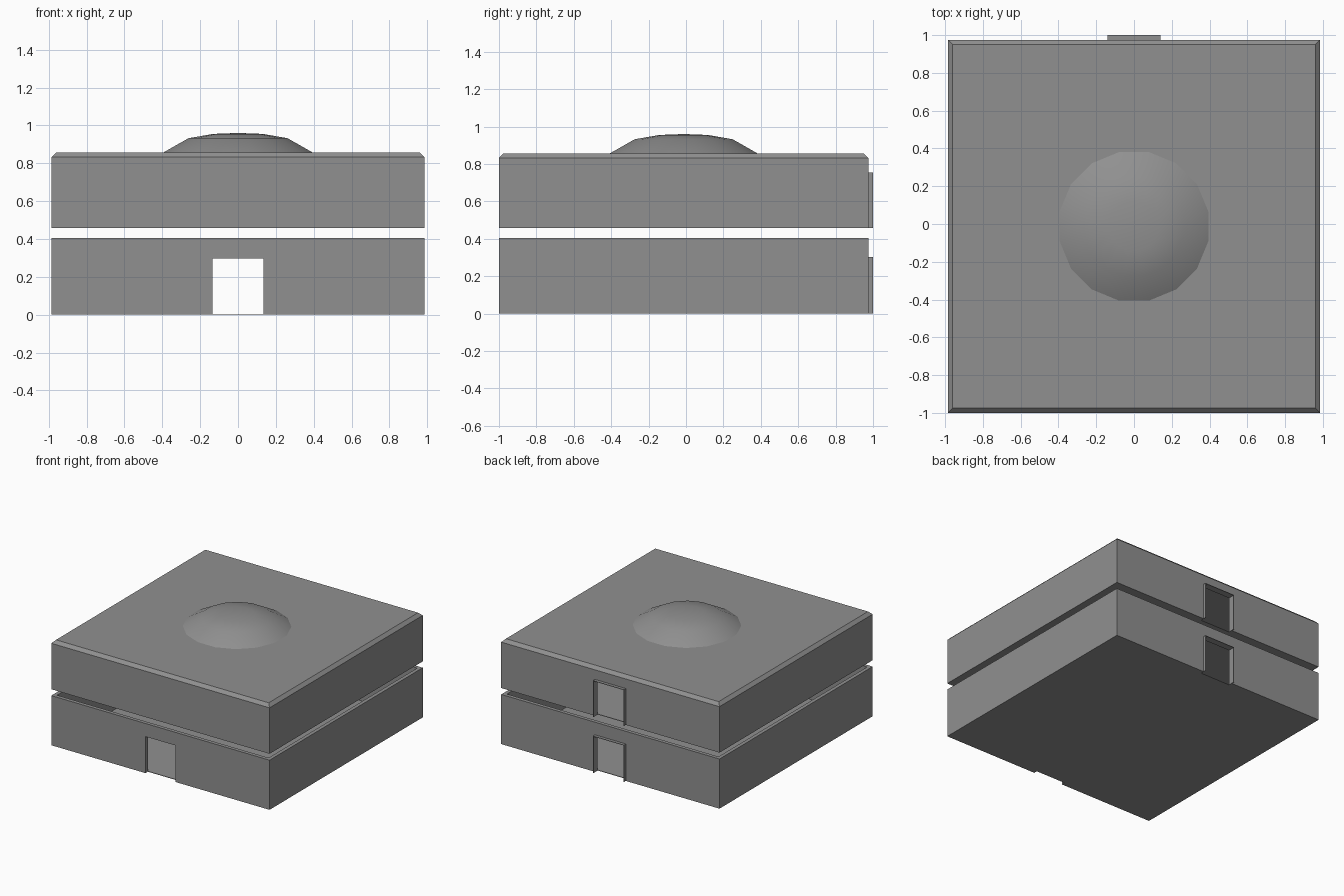
import bpy, bmesh, math
from mathutils import Matrix, Vector

if "Cube" in bpy.data.objects:
    bpy.data.objects.remove(bpy.data.objects["Cube"], do_unlink=True)

GREY = (0.28, 0.28, 0.28, 1.0)
stone = bpy.data.materials.new("stone_grey")
stone.use_nodes = True
stone.diffuse_color = GREY
stone.node_tree.nodes["Principled BSDF"].inputs["Base Color"].default_value = GREY

HALF_X = 0.985                 # half width of the building
FRONT, BACK = -1.0, 0.975      # outer faces of front and back walls
MID_Y = (FRONT + BACK) / 2
THICK = 0.03                   # wall thickness
DOOR = 0.135                   # half width of a doorway


def finish(name, bm):
    bmesh.ops.recalc_face_normals(bm, faces=bm.faces)
    mesh = bpy.data.meshes.new(name)
    bm.to_mesh(mesh)
    bm.free()
    mesh.materials.append(stone)
    obj = bpy.data.objects.new(name, mesh)
    bpy.context.collection.objects.link(obj)
    return obj


def box(name, lo, hi, top_inset=0.0):
    """Box between two corners; the top can be drawn in for a chamfer."""
    lo, hi = Vector(lo), Vector(hi)
    bm = bmesh.new()
    bmesh.ops.create_cube(bm, size=1)
    for v in bm.verts:
        inset = top_inset if v.co.z > 0 else 0.0
        for i in range(2):
            sign = 1 if v.co[i] > 0 else -1
            v.co[i] = (hi[i] if sign > 0 else lo[i]) - sign * inset
        v.co.z = hi.z if v.co.z > 0 else lo.z
    return finish(name, bm)


def extrude_outline(name, outline, y0, y1):
    """Push an (x, z) outline through from y0 to y1."""
    bm = bmesh.new()
    face = bm.faces.new([bm.verts.new((x, y0, z)) for x, z in outline])
    made = bmesh.ops.extrude_face_region(bm, geom=[face])["geom"]
    verts = [g for g in made if isinstance(g, bmesh.types.BMVert)]
    bmesh.ops.translate(bm, verts=verts, vec=(0, y1 - y0, 0))
    return finish(name, bm)


def arch(half_out, half_in, z0, z_out, z_in):
    """Upside-down U, open at the bottom."""
    return [(-half_out, z0), (-half_out, z_out), (half_out, z_out), (half_out, z0),
            (half_in, z0), (half_in, z_in), (-half_in, z_in), (-half_in, z0)]


def storey(name, z0, z1, door_top, front_door):
    # front and back walls, with doorways
    doorway = arch(HALF_X, DOOR, z0, z1, door_top)
    plain = doorway[:4]
    extrude_outline(name + "_back_wall", doorway, BACK - THICK, BACK)
    extrude_outline(name + "_front_wall", doorway if front_door else plain,
                    FRONT, FRONT + THICK)
    # side walls
    for side, sign in (("left", 1), ("right", -1)):
        xs = sorted((sign * HALF_X, sign * (HALF_X - THICK)))
        box(f"{name}_{side}_wall", (xs[0], FRONT + THICK, z0), (xs[1], BACK - THICK, z1))
    # thin floor between the walls
    inner = HALF_X - THICK
    box(name + "_floor", (-inner, FRONT + THICK, z0), (inner, BACK - THICK, z0 + 0.004))
    # thin surround standing out from the back doorway
    edge = 0.004
    extrude_outline(name + "_door_surround",
                    arch(DOOR + edge, DOOR, z0, door_top + edge, door_top), BACK, 1.0)


storey("lower", 0.0, 0.405, 0.298, True)
storey("upper", 0.457, 0.832, 0.75, False)

# chamfered roof slab
box("roof", (-HALF_X, FRONT, 0.832), (HALF_X, BACK, 0.857), top_inset=0.025)

# shallow sixteen-sided dome, spun from its profile
SIDES = 16
profile = [(0.0, 0.96), (0.133, 0.955), (0.267, 0.932), (0.405, 0.855)]
bm = bmesh.new()
verts = [bm.verts.new((r, 0, z)) for r, z in profile]
edges = [bm.edges.new(pair) for pair in zip(verts, verts[1:])]
bmesh.ops.spin(bm, geom=verts + edges, cent=(0, 0, 0), axis=(0, 0, 1),
               angle=math.tau, steps=SIDES, use_duplicate=False)
bmesh.ops.remove_doubles(bm, verts=bm.verts, dist=0.001)
turn = Matrix.Translation((0, MID_Y, 0)) @ Matrix.Rotation(math.pi / SIDES, 4, "Z")
bmesh.ops.transform(bm, matrix=turn, verts=bm.verts)
for f in bm.faces:
    f.smooth = True
dome = finish("dome", bm)
if dome.data.polygons[0].normal.z < 0:
    dome.data.flip_normals()
